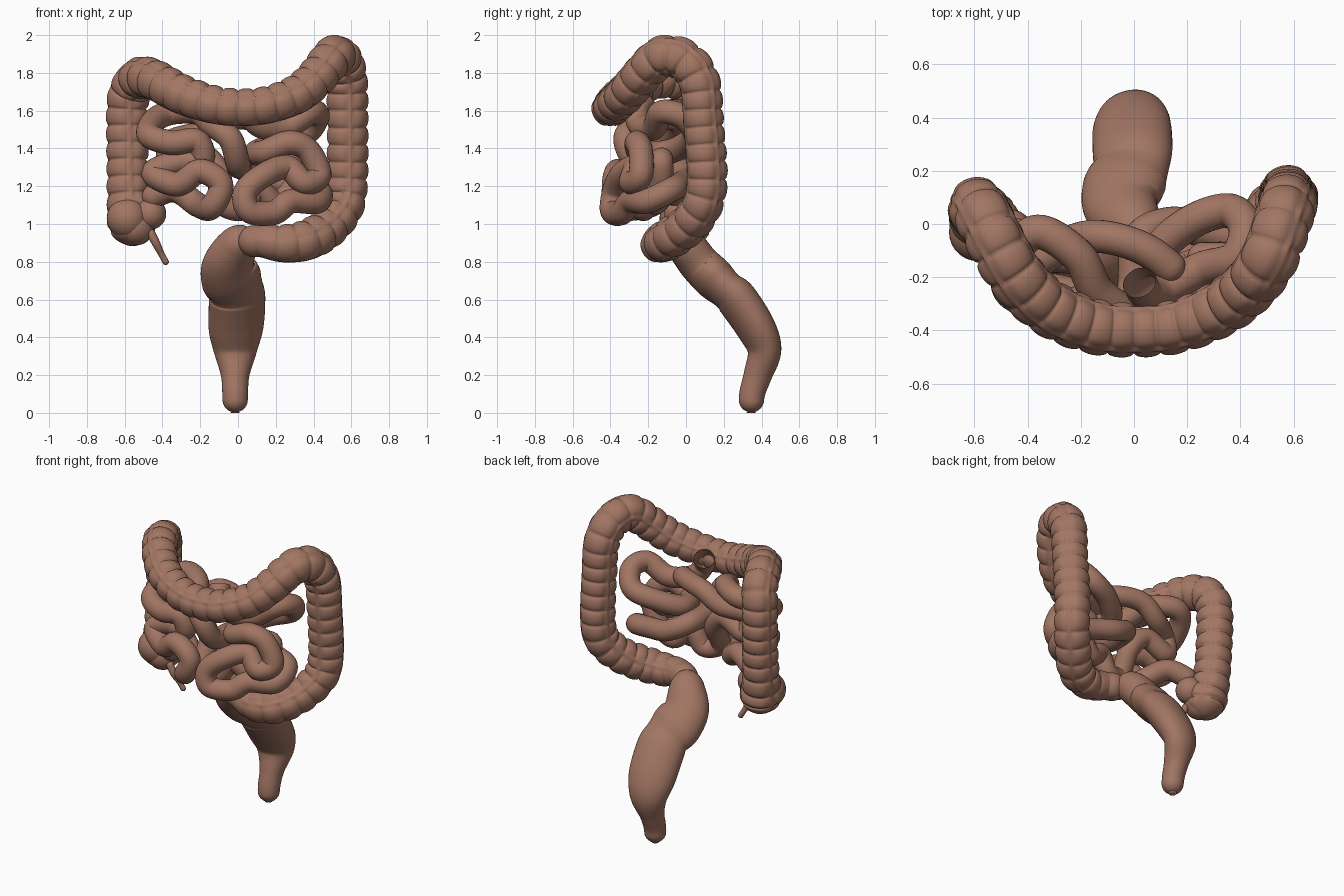
import bpy, bmesh, math, random
from mathutils import Vector

random.seed(4)


def material(name, rgb):
    m = bpy.data.materials.new(name)
    m.diffuse_color = (*rgb, 1)
    return m


FLESH = material("brown flesh", (0.36, 0.18, 0.125))
PINK = material("pink lining", (0.50, 0.24, 0.20))


def resample(pts, step):
    """Catmull-Rom through points of any dimension, at even arc length."""
    ext = [[2 * a - b for a, b in zip(pts[0], pts[1])], *pts,
           [2 * a - b for a, b in zip(pts[-1], pts[-2])]]
    dense = []
    for p0, p1, p2, p3 in zip(ext, ext[1:], ext[2:], ext[3:]):
        for k in range(24):
            t = k / 24
            dense.append([0.5 * (2 * b + (c - a) * t + (2 * a - 5 * b + 4 * c - d) * t * t
                                 + (3 * b - a - 3 * c + d) * t ** 3)
                          for a, b, c, d in zip(p0, p1, p2, p3)])
    dense.append(list(pts[-1]))
    acc = [0.0]
    for a, b in zip(dense, dense[1:]):
        acc.append(acc[-1] + math.dist(a[:3], b[:3]))
    n = max(4, round(acc[-1] / step))
    out, j = [], 0
    for i in range(n + 1):
        s = acc[-1] * i / n
        while j < len(acc) - 2 and acc[j + 1] < s:
            j += 1
        f = (s - acc[j]) / max(acc[j + 1] - acc[j], 1e-9)
        out.append([a + (b - a) * f for a, b in zip(dense[j], dense[j + 1])])
    return out, acc[-1]


def tube(name, pts, step, sides, shape=None, caps=(True, True)):
    """Sweep a round or oval section; points are x, y, z, radius[, second radius]."""
    rows, length = resample(pts, step)
    pos = [Vector(r[:3]) for r in rows]
    n = len(rows) - 1
    bm = bmesh.new()
    rings, normal = [], Vector((1, 0, 0))
    for i, r in enumerate(rows):
        tan = (pos[min(i + 1, n)] - pos[max(i - 1, 0)]).normalized()
        normal = normal - tan * normal.dot(tan)
        normal.normalize()
        side = tan.cross(normal)
        s = length * i / n
        ra, rb = r[3], r[-1]
        dome = 1.0
        for cap, d in zip(caps, (s, length - s)):
            if cap and d < rb:                       # rounded ends
                dome = min(dome, math.sqrt(max(0.03, 1 - (1 - d / rb) ** 2)))
        ring = []
        for k in range(sides):
            a = math.tau * k / sides
            f = dome * (shape(s, a, length) if shape else 1)
            ring.append(bm.verts.new(pos[i] + (normal * math.cos(a) * ra + side * math.sin(a) * rb) * f))
        rings.append(ring)
    for r0, r1 in zip(rings, rings[1:]):
        for k in range(sides):
            m = (k + 1) % sides
            bm.faces.new((r0[k], r0[m], r1[m], r1[k]))
    if caps[0]:
        bm.faces.new(rings[0][::-1])
    if caps[1]:
        bm.faces.new(rings[-1])
    return finish(name, bm)


def finish(name, bm):
    bmesh.ops.recalc_face_normals(bm, faces=bm.faces)
    me = bpy.data.meshes.new(name)
    bm.to_mesh(me)
    bm.free()
    for p in me.polygons:
        p.use_smooth = True
    me.materials.append(FLESH)
    ob = bpy.data.objects.new(name, me)
    bpy.context.collection.objects.link(ob)
    return ob


# Large intestine: pouches between creases, split by three lengthwise bands
POUCH = 0.092
swell = [random.uniform(0.97, 1.03) for _ in range(80)]


def pouches(s, a, length):
    fade = min(1, max(0.25, (length - s) / 0.35))
    u = s / POUCH
    h = abs(math.sin(math.pi * u)) ** 0.4 * swell[int(u)]
    sector = (a - math.radians(280)) % (math.tau / 3)
    off = min(sector, math.tau / 3 - sector)
    if off < 0.1:                                    # the raised band itself
        return 1 - 0.03 * fade
    t = min(1, (off - 0.1) * 2.2 + 0.12) ** 0.4
    return 1 + fade * (0.18 * h * t - 0.15)


colon = [
    (-0.55, 0.00, 0.885, 0.125), (-0.56, 0.01, 1.00, 0.132), (-0.58, 0.04, 1.15, 0.114),
    (-0.586, 0.06, 1.40, 0.110), (-0.586, 0.06, 1.62, 0.110), (-0.565, 0.03, 1.725, 0.110),
    (-0.51, -0.08, 1.775, 0.110), (-0.43, -0.21, 1.755, 0.108), (-0.31, -0.32, 1.69, 0.106),
    (-0.15, -0.385, 1.635, 0.102), (0.00, -0.398, 1.615, 0.100), (0.16, -0.385, 1.63, 0.100),
    (0.32, -0.32, 1.69, 0.104), (0.43, -0.235, 1.79, 0.106), (0.505, -0.13, 1.885, 0.110),
    (0.55, -0.01, 1.865, 0.110), (0.575, 0.07, 1.75, 0.110), (0.58, 0.09, 1.55, 0.108),
    (0.578, 0.11, 1.25, 0.108), (0.56, 0.085, 1.10, 0.108), (0.48, 0.00, 0.985, 0.108),
    (0.37, -0.10, 0.915, 0.108), (0.24, -0.14, 0.895, 0.100), (0.12, -0.12, 0.91, 0.087),
    (0.02, -0.05, 0.90, 0.085)]
tube("large_intestine", colon, POUCH / 12, 60, pouches)

# Cecum lobes
for i, (x, y, z, r) in enumerate([(-0.465, -0.03, 1.055, 0.085), (-0.585, -0.03, 1.03, 0.110),
                                  (-0.54, -0.02, 0.985, 0.098)]):
    bm = bmesh.new()
    bmesh.ops.create_uvsphere(bm, u_segments=28, v_segments=18, radius=r)
    bmesh.ops.translate(bm, vec=(x, y, z), verts=bm.verts)
    finish(f"cecum_lobe_{i + 1}", bm)

# Appendix
tube("appendix", [(-0.47, -0.06, 0.97, 0.024), (-0.435, -0.06, 0.90, 0.022),
                  (-0.405, -0.04, 0.84, 0.017), (-0.375, -0.03, 0.785, 0.017)], 0.006, 14)

# Rectum: oval section with a fold half way
rectum = [
    (0.06, -0.10, 0.93, 0.07, 0.08), (0.00, -0.01, 0.89, 0.11, 0.10),
    (-0.05, 0.07, 0.79, 0.142, 0.105), (-0.035, 0.15, 0.71, 0.160, 0.108),
    (-0.01, 0.215, 0.65, 0.146, 0.096), (-0.005, 0.27, 0.60, 0.152, 0.105),
    (-0.01, 0.37, 0.45, 0.148, 0.100), (-0.015, 0.415, 0.33, 0.118, 0.087),
    (-0.015, 0.38, 0.20, 0.076, 0.075), (-0.015, 0.35, 0.10, 0.068, 0.068),
    (-0.015, 0.345, 0.002, 0.066, 0.066)]
tube("rectum", rectum, 0.012, 40)

# Anal opening
bm = bmesh.new()
bmesh.ops.create_cone(bm, cap_ends=True, segments=24, radius1=0.022, radius2=0.026, depth=0.006)
bmesh.ops.translate(bm, vec=(-0.015, 0.345, 0.003), verts=bm.verts)
finish("anal_opening", bm).data.materials[0] = PINK

# Small intestine: one long coiled tube, open at its upper end
coils = [
    (0.02, -0.22, 1.67), (0.05, -0.26, 1.60), (0.12, -0.24, 1.52), (0.25, -0.17, 1.51),
    (0.38, -0.13, 1.59), (0.42, -0.02, 1.57), (0.36, 0.05, 1.48), (0.22, 0.01, 1.43),
    (0.10, -0.10, 1.38), (0.14, -0.24, 1.38), (0.27, -0.26, 1.43), (0.37, -0.24, 1.39),
    (0.43, -0.24, 1.26), (0.35, -0.29, 1.22), (0.26, -0.27, 1.30), (0.14, -0.34, 1.26),
    (0.04, -0.38, 1.17), (0.06, -0.39, 1.07), (0.19, -0.34, 1.06), (0.28, -0.29, 1.12),
    (0.42, -0.21, 1.12), (0.42, -0.08, 1.18), (0.28, -0.03, 1.21), (0.14, 0.00, 1.24),
    (0.02, -0.06, 1.30), (0.00, -0.25, 1.32), (-0.04, -0.32, 1.45), (-0.14, -0.25, 1.53),
    (-0.21, -0.12, 1.59), (-0.35, -0.03, 1.59), (-0.44, -0.09, 1.55), (-0.47, -0.24, 1.47),
    (-0.35, -0.30, 1.43), (-0.22, -0.30, 1.44), (-0.19, -0.28, 1.34), (-0.31, -0.25, 1.33),
    (-0.45, -0.24, 1.27), (-0.32, -0.32, 1.21), (-0.20, -0.36, 1.28), (-0.09, -0.38, 1.21),
    (-0.14, -0.36, 1.09), (-0.21, -0.19, 1.10), (-0.34, -0.09, 1.18), (-0.50, -0.02, 1.12)]
tube("small_intestine", [(*p, 0.065) for p in coils], 0.014, 28, caps=(False, True))

# Deeper coils behind the front ones
deep = [
    (0.18, -0.20, 1.53), (0.05, -0.10, 1.56), (-0.10, -0.05, 1.55), (-0.22, -0.06, 1.48),
    (-0.36, -0.14, 1.43), (-0.35, -0.12, 1.31), (-0.20, -0.13, 1.37), (-0.10, -0.16, 1.27),
    (-0.09, -0.24, 1.12), (0.02, -0.22, 1.08), (0.10, -0.20, 1.18), (0.21, -0.16, 1.11),
    (0.31, -0.13, 1.22), (0.34, -0.13, 1.34), (0.20, -0.13, 1.31)]
tube("small_intestine_deep_coils", [(*p, 0.062) for p in deep], 0.014, 28)
